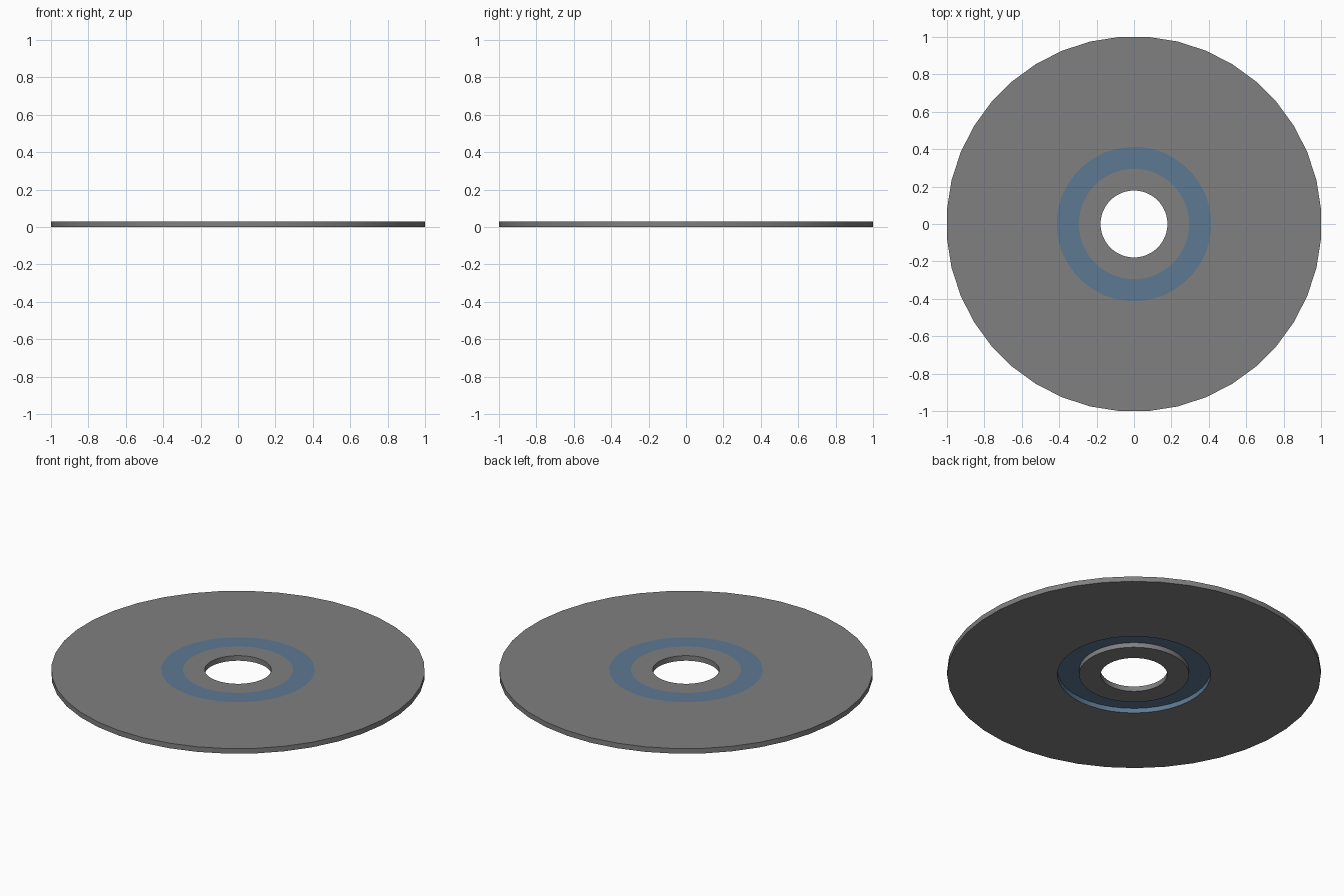
import bpy
import bmesh
from math import cos, sin, pi, radians

if "Cube" in bpy.data.objects:
    bpy.data.objects.remove(bpy.data.objects["Cube"])

SEGMENTS = 40
THICK = 0.03
HOLE_R, HUB_R, RING_R = 0.179, 0.295, 0.413
OUTER_R = 1 / cos(pi / SEGMENTS)   # flats sit on the axes
SKIN = 0.0015                      # thickness of the coloured sheet


def material(name, color):
    mat = bpy.data.materials.new(name)
    mat.diffuse_color = (*color, 1)
    mat.use_nodes = True
    mat.node_tree.nodes["Principled BSDF"].inputs["Base Color"].default_value = mat.diffuse_color
    return mat


def lathe(name, profile, mat, closed=True):
    """Revolve an (r, z) profile around the z axis."""
    bm = bmesh.new()
    rings = []
    for i in range(SEGMENTS):
        a = 2 * pi * (i + 0.5) / SEGMENTS
        rings.append([bm.verts.new((r * cos(a), r * sin(a), z)) for r, z in profile])
    n = len(profile)
    for i in range(SEGMENTS):
        a, b = rings[i], rings[(i + 1) % SEGMENTS]
        for j in range(n if closed else n - 1):
            k = (j + 1) % n
            bm.faces.new((a[j], b[j], b[k], a[k]))
    # make the faces point outwards
    if closed:
        bmesh.ops.recalc_face_normals(bm, faces=bm.faces)
    else:
        bm.normal_update()
        if bm.faces[:][0].normal.z < 0:
            bmesh.ops.reverse_faces(bm, faces=bm.faces)
    mesh = bpy.data.meshes.new(name)
    bm.to_mesh(mesh)
    bm.free()
    mesh.materials.append(mat)
    obj = bpy.data.objects.new(name, mesh)
    bpy.context.collection.objects.link(obj)
    bpy.ops.object.select_all(action='DESELECT')
    obj.select_set(True)
    bpy.context.view_layer.objects.active = obj
    bpy.ops.object.shade_smooth_by_angle(angle=radians(30))
    return obj


grey = material("dark_grey", (0.215, 0.215, 0.215))
blue = material("blue", (0.11, 0.19, 0.29))

# Wide outer disc; its inner wall is supplied by the blue ring
lathe("outer_disc", [(RING_R, THICK), (OUTER_R, THICK), (OUTER_R, 0), (RING_R, 0)],
      grey, closed=False)

# Hub around the centre hole
lathe("hub", [(HOLE_R, THICK), (HUB_R, THICK), (HUB_R, 0), (HOLE_R, 0)], grey)

# Blue ring: flush on top, open groove underneath with a blue outer wall
lathe("groove_ring", [(HUB_R, THICK), (RING_R, THICK), (RING_R, 0),
                      (RING_R - SKIN, 0), (RING_R - SKIN, THICK - SKIN),
                      (HUB_R, THICK - SKIN)], blue)
